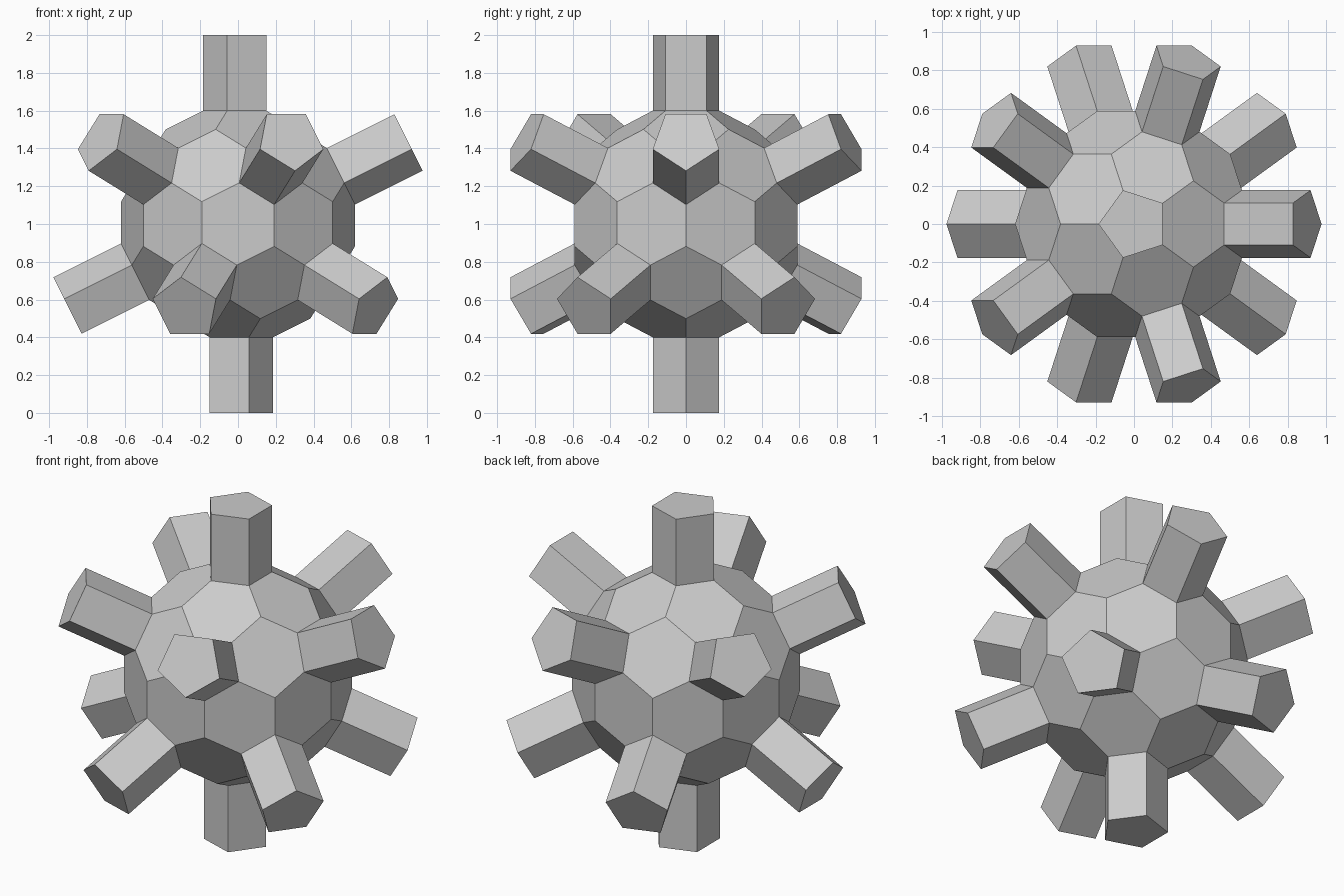
import bpy, bmesh, math

if "Cube" in bpy.data.objects:
    bpy.data.objects.remove(bpy.data.objects["Cube"])

H = 0.6        # centre to pentagon faces
R = 0.185      # pentagon corner radius
SPIKE = 0.4    # spike length

# icosahedron supplies the twelve spike axes and twenty corner axes
ico = bmesh.new()
bmesh.ops.create_icosphere(ico, subdivisions=1, radius=1)
half = math.atan(2) / 2
hex_dist = H * math.cos(half) + R * math.cos(math.pi / 5) * math.sin(half)
tri = ico.faces[:][0] if not hasattr(ico.faces, "ensure_lookup_table") else next(iter(ico.faces))
e = tri.edges[0]
mid = ((e.verts[0].co + e.verts[1].co) / 2).normalized()
corner_dist = hex_dist / mid.dot(tri.calc_center_median().normalized())

points = []
for v in ico.verts:
    axis = v.co.normalized()
    for f in v.link_faces:
        c = f.calc_center_median()
        t = (c - axis * c.dot(axis)).normalized()
        points.append(axis * H + t * R)
for f in ico.faces:
    points.append(f.calc_center_median().normalized() * corner_dist)
ico.free()

# ball of hexagons and pentagons
bm = bmesh.new()
for p in points:
    bm.verts.new(p)
bmesh.ops.convex_hull(bm, input=bm.verts[:])
bmesh.ops.dissolve_limit(bm, angle_limit=math.radians(3), verts=bm.verts[:], edges=bm.edges[:])
bmesh.ops.recalc_face_normals(bm, faces=bm.faces[:])

# every pentagon grows into a straight spike
for f in [f for f in bm.faces if len(f.verts) == 5]:
    axis = f.calc_center_median().normalized()
    new = bmesh.ops.extrude_discrete_faces(bm, faces=[f])["faces"][0]
    bmesh.ops.translate(bm, vec=axis * SPIKE, verts=new.verts[:])
bmesh.ops.translate(bm, vec=(0, 0, 1), verts=bm.verts[:])
bmesh.ops.recalc_face_normals(bm, faces=bm.faces[:])

mesh = bpy.data.meshes.new("spiked_ball")
bm.to_mesh(mesh)
bm.free()
bpy.context.collection.objects.link(bpy.data.objects.new("spiked_ball", mesh))
